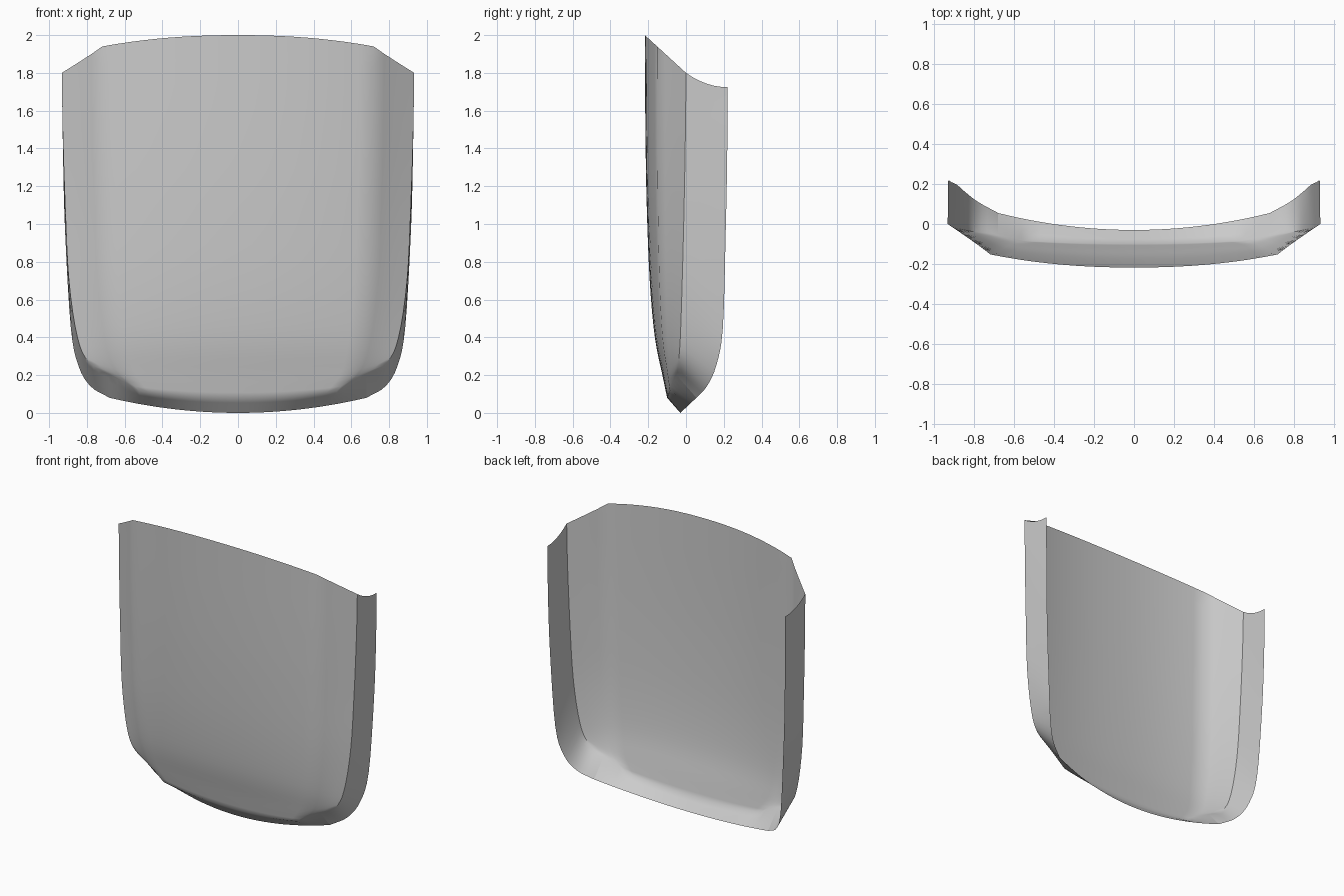
import bpy, bmesh, math
from mathutils import Vector

cube = bpy.data.objects.get("Cube")
if cube:
    bpy.data.objects.remove(cube, do_unlink=True)

grey = bpy.data.materials.new("plain grey")
grey.use_nodes = True
colour = (0.6, 0.6, 0.6, 1)
grey.diffuse_color = colour
grey.node_tree.nodes["Principled BSDF"].inputs["Base Color"].default_value = colour


def spline(points, steps=4):
    """Smooth curve through the given points."""
    p = [Vector(q) for q in points]
    p = [2 * p[0] - p[1]] + p + [2 * p[-1] - p[-2]]
    out = []
    for a, b, c, d in zip(p, p[1:], p[2:], p[3:]):
        for i in range(steps):
            t = i / steps
            out.append(0.5 * (2 * b + (c - a) * t + (2 * a - 5 * b + 4 * c - d) * t**2
                              + (3 * b - a - 3 * c + d) * t**3))
    return out + [p[-2]]


# Guide curves from bottom to top: middle of panel, side crease, rear rim
middle = spline([(0, -.10, .08), (0, -.125, .2), (0, -.165, .4), (0, -.192, .7),
                 (0, -.208, 1.1), (0, -.215, 1.5), (0, -.218, 2)])
crease = spline([(.68, -.05, .2), (.79, -.04, .27), (.85, -.03, .4), (.895, -.02, .7),
                 (.915, -.01, 1.1), (.928, -.003, 1.5), (.933, 0, 1.8)])
rim = spline([(.68, .055, .08), (.78, .11, .14), (.845, .16, .25), (.885, .195, .45),
              (.915, .21, .95), (.926, .218, 1.35), (.93, .22, 1.725)])

# Columns across half the panel, with a bend near the outer edge
BEND = .77
columns = [BEND * i / 10 for i in range(11)] + [.83, .885, .94, 1]


def bow(u):
    if u <= BEND:
        return .3 * (u / BEND) ** 2.2
    return .3 + .7 * ((u - BEND) / (1 - BEND)) ** .95


bm = bmesh.new()


def skin(rows):
    """Join neighbouring rows of points with quads."""
    grid = [[bm.verts.new(p) for p in row] for row in rows]
    for low, high in zip(grid, grid[1:]):
        for a, b, c, d in zip(low, low[1:], high[1:], high):
            bm.faces.new((a, b, c, d))


# Bowed front panel
panel = []
for m, c in zip(middle, crease):
    panel.append([Vector((c.x * u, m.y + (c.y - m.y) * bow(u),
                          m.z + (c.z - m.z) * bow(u))) for u in columns])
skin(panel)

# Lower lip turning under the panel
lip = [Vector((rim[0].x * u, -.03 + .085 * u**2, .08 * u**2)) for u in columns]
skin([[a.lerp(b, t / 3) for a, b in zip(lip, panel[0])] for t in range(4)])

# Side flange with a slightly dished top edge
flange = []
for c, r in zip(crease, rim):
    row = []
    for i in range(7):
        t = i / 6
        p = c.lerp(r, t)
        p.z -= .08 * t * (1 - t) * max(0, c.z - .6) / 1.2
        row.append(p)
    flange.append(row)
skin(flange)

bmesh.ops.remove_doubles(bm, verts=bm.verts, dist=.0005)
bmesh.ops.recalc_face_normals(bm, faces=bm.faces)
bm.faces.ensure_lookup_table()
front = max(bm.faces, key=lambda f: f.calc_center_median().z - f.calc_center_median().x)
if front.normal.y > 0:
    bmesh.ops.reverse_faces(bm, faces=bm.faces)

mesh = bpy.data.meshes.new("curved_panel")
bm.to_mesh(mesh)
bm.free()
mesh.materials.append(grey)
shell = bpy.data.objects.new("curved_panel", mesh)
bpy.context.collection.objects.link(shell)
bpy.ops.object.select_all(action="DESELECT")
shell.select_set(True)
bpy.context.view_layer.objects.active = shell
bpy.ops.object.shade_smooth_by_angle(angle=math.radians(42))

# Other half of the shell
mirror = shell.modifiers.new("mirror", "MIRROR")
mirror.use_axis[0] = True
mirror.merge_threshold = .001
